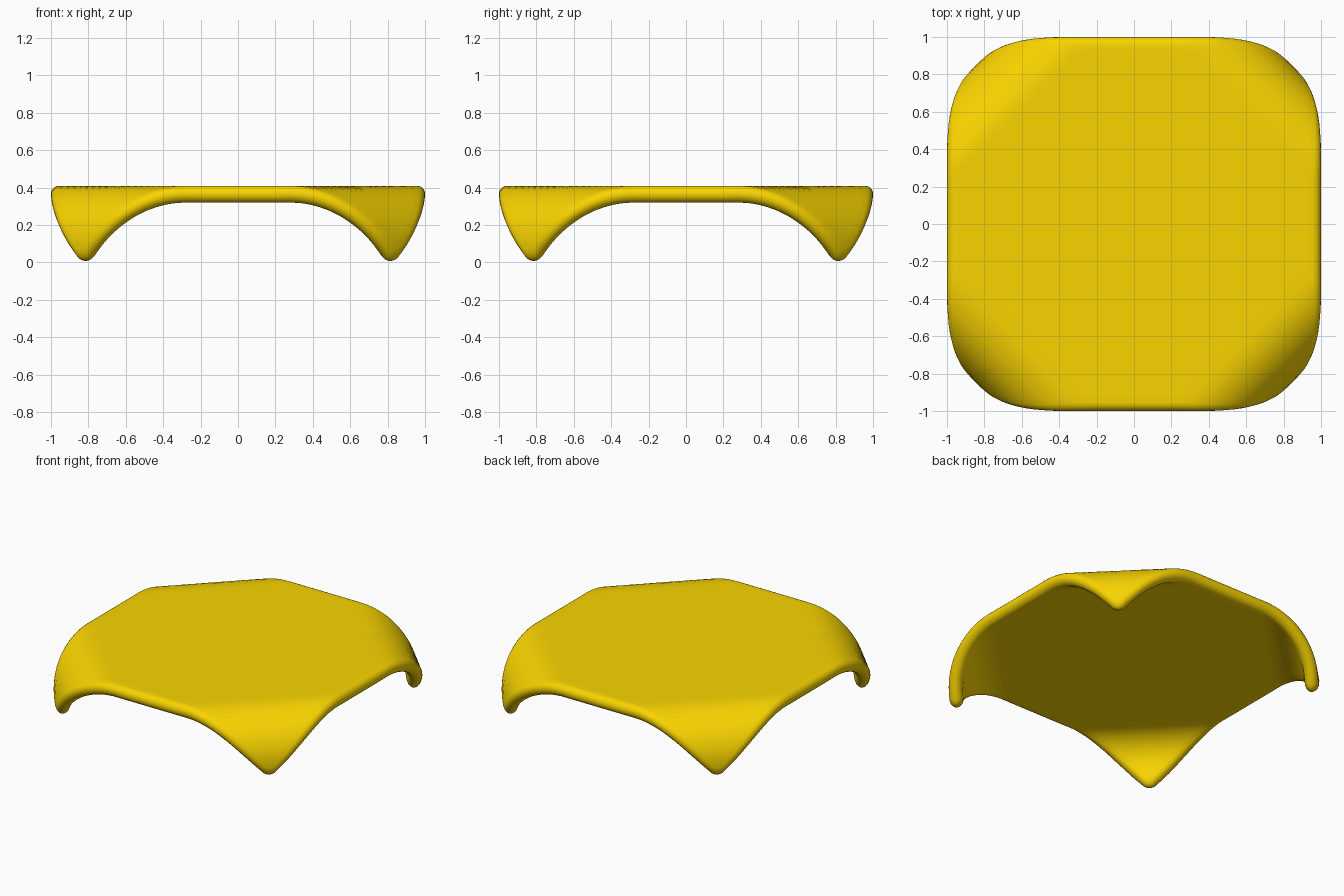
import bpy, bmesh, math

if "Cube" in bpy.data.objects:
    bpy.data.objects.remove(bpy.data.objects["Cube"])

T = 0.045             # half thickness
S0, R = 0.872, 0.28   # where the corner fold starts, and its radius
MID = 0.365           # height of the middle of the sheet
CORNER = 0.06         # corner rounding of the flat sheet
Q = math.sqrt(2)


def outline():
    """Rounded square, half side 1, counter-clockwise."""
    c, quarter = 1 - CORNER, []
    quarter += [(1, c * i / 24) for i in range(24)]
    quarter += [(c + CORNER * math.cos(a), c + CORNER * math.sin(a))
                for a in (math.pi / 2 * k / 8 for k in range(9))]
    quarter += [(c * (1 - i / 24), 1) for i in range(1, 24)]
    pts = []
    for _ in range(4):
        pts += quarter
        quarter = [(-y, x) for x, y in quarter]
    return pts


def fold(x, y, h):
    """Roll the corner down along its diagonal, h is the offset from the mid surface."""
    sx, sy = math.copysign(1, x), math.copysign(1, y)
    s, v = (abs(x) + abs(y)) / Q, (abs(x) - abs(y)) / Q
    a = min(max((s - S0) / R, 0), math.pi / 2)
    rest = max(s - S0 - R * math.pi / 2, 0)
    u = s if s < S0 else S0 + (R + h) * math.sin(a)
    z = MID + h if s < S0 else MID - R + (R + h) * math.cos(a) - rest
    return (sx * (u + v) / Q, sy * (u - v) / Q, z)


# Rings run from the top centre, around the round rim, to the bottom centre
inner = [(1 - T) * i / 28 for i in range(1, 28)]
rings = [(k, T) for k in inner]
rings += [(1 - T + T * math.sin(a), T * math.cos(a))
          for a in (math.pi * i / 10 for i in range(11))]
rings += [(k, -T) for k in reversed(inner)]

bm = bmesh.new()
pts = outline()
n = len(pts)
loops = [[bm.verts.new(fold(k * x, k * y, h)) for x, y in pts] for k, h in rings]
for a, b in zip(loops, loops[1:]):
    for i in range(n):
        j = (i + 1) % n
        bm.faces.new((a[i], b[i], b[j], a[j]))
bm.faces.new(loops[0])
bm.faces.new(loops[-1][::-1])
bmesh.ops.recalc_face_normals(bm, faces=bm.faces)
for f in bm.faces:
    f.smooth = True

mesh = bpy.data.meshes.new("folded_table_top")
bm.to_mesh(mesh)
bm.free()
table = bpy.data.objects.new("folded_table_top", mesh)
bpy.context.collection.objects.link(table)

yellow = bpy.data.materials.new("yellow")
yellow.diffuse_color = (0.95, 0.66, 0.0, 1)
yellow.use_nodes = True
yellow.node_tree.nodes["Principled BSDF"].inputs["Base Color"].default_value = yellow.diffuse_color
mesh.materials.append(yellow)
